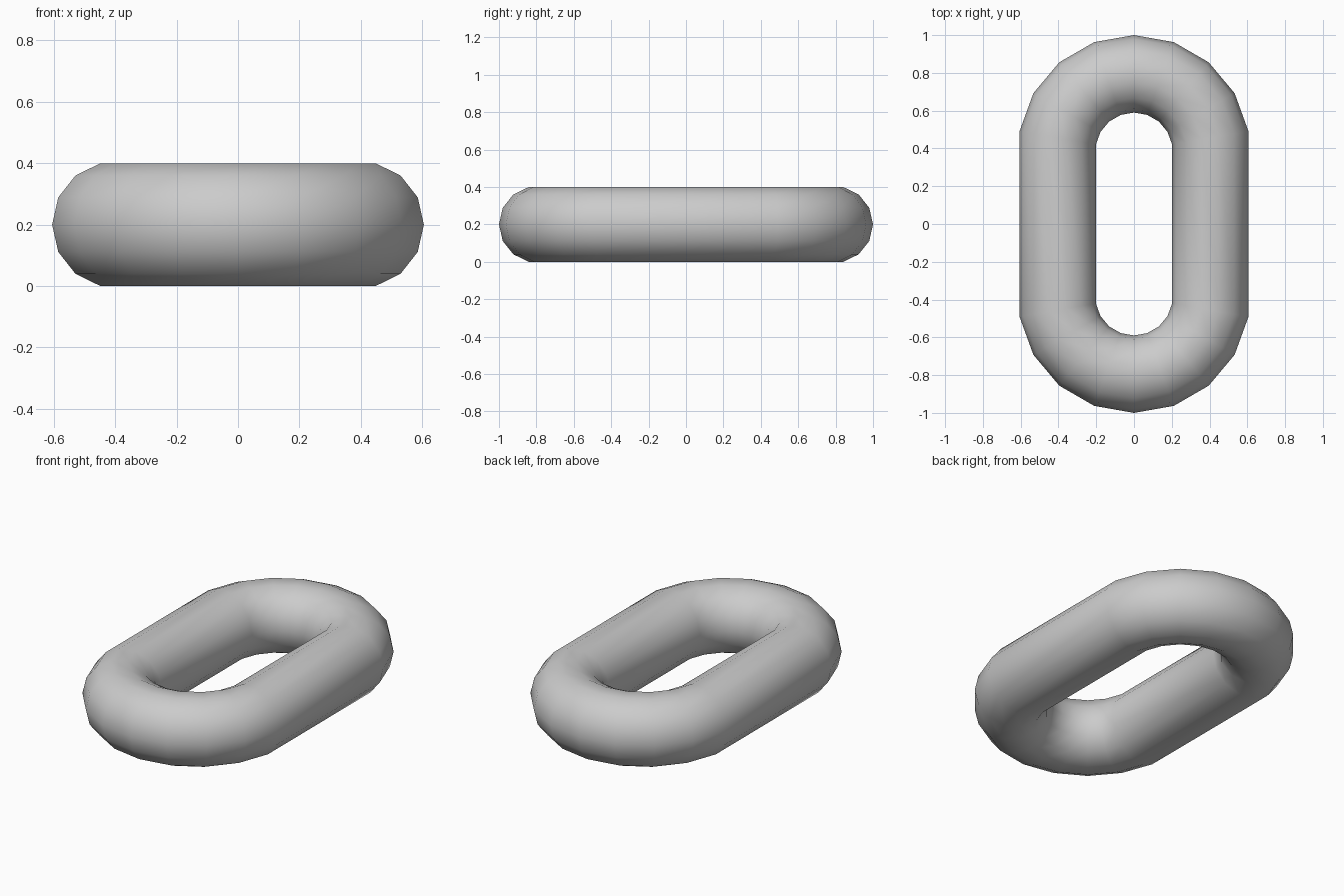
import bpy
import math

if "Cube" in bpy.data.objects:
    bpy.data.objects.remove(bpy.data.objects["Cube"])

MAJOR, MINOR = 0.41, 0.205      # bend radius and bar radius
SEGMENTS, SIDES = 18, 14        # rings around the link, sides of the bar
HALF_STRAIGHT = 0.385           # half length of the straight bars

# Chain link: a torus, split across the middle and pulled apart along y
bpy.ops.mesh.primitive_torus_add(
    major_radius=MAJOR, minor_radius=MINOR,
    major_segments=SEGMENTS, minor_segments=SIDES)
link = bpy.context.object
link.name = "chain_link"

# Half-step turn puts ring pairs either side of the x axis
turn = math.pi / SEGMENTS
c, s = math.cos(turn), math.sin(turn)
lift = MINOR * math.cos(math.pi / SIDES / 1.0)
for v in link.data.vertices:
    x, y, z = v.co
    nx, ny = x * c - y * s, x * s + y * c
    v.co = (nx, ny + math.copysign(HALF_STRAIGHT, ny), z)

# Stand the link on the ground
low = min(v.co.z for v in link.data.vertices)
for v in link.data.vertices:
    v.co.z -= low

bpy.ops.object.shade_smooth()
